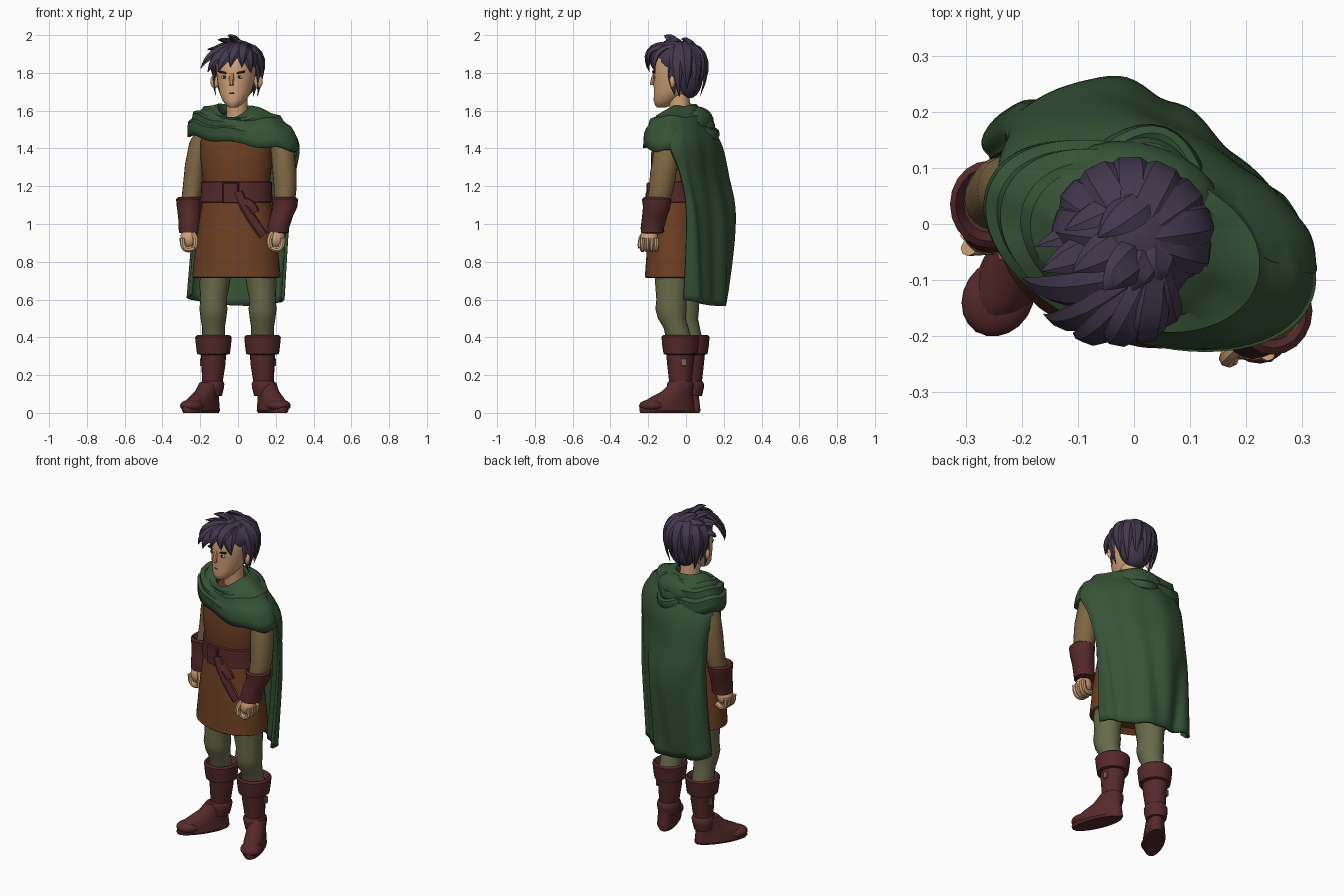
import bpy, bmesh, math
from math import sin, cos, pi, radians, exp
from mathutils import Vector as V, Matrix

if "Cube" in bpy.data.objects:
    bpy.data.objects.remove(bpy.data.objects["Cube"])

def material(name, r, g, b):
    m = bpy.data.materials.new(name)
    m.diffuse_color = (r, g, b, 1)
    m.use_nodes = True
    m.node_tree.nodes["Principled BSDF"].inputs["Base Color"].default_value = m.diffuse_color
    return m

HAIR = material("purple hair", .055, .039, .074)
SKIN = material("skin", .64, .36, .19)
GREEN = material("green cloth", .037, .085, .037)
BROWN = material("brown tunic", .155, .050, .016)
LEATHER = material("maroon leather", .094, .022, .024)
SLEEVE = material("tan sleeve", .21, .132, .056)
HOSE = material("olive hose", .138, .144, .067)
DARK = material("dark detail", .035, .016, .014)
WHITE = material("eye white", .62, .55, .45)

def finish(name, bm, mat, turn=0, at=(0, 0, 0)):
    """Mesh object; turned about z and moved."""
    bmesh.ops.recalc_face_normals(bm, faces=bm.faces)
    bm.transform(Matrix.Translation(at) @ Matrix.Rotation(radians(turn), 4, 'Z'))
    me = bpy.data.meshes.new(name)
    bm.to_mesh(me)
    bm.free()
    me.materials.append(mat)
    ob = bpy.data.objects.new(name, me)
    bpy.context.collection.objects.link(ob)
    return ob

def skin_rings(bm, rings, closed=True, caps=True):
    rows = [[bm.verts.new(p) for p in r] for r in rings]
    n = len(rows[0])
    for a, b in zip(rows, rows[1:]):
        for i in range(n if closed else n - 1):
            j = (i + 1) % n
            bm.faces.new((a[i], a[j], b[j], b[i]))
    if caps:
        bm.faces.new(rows[0])
        bm.faces.new(rows[-1])

def loft(name, rings, mat, n=20, turn=0, at=(0, 0, 0)):
    """Stack of horizontal ellipses (x, y, z, rx, ry)."""
    bm = bmesh.new()
    skin_rings(bm, [[(x + rx * cos(2 * pi * i / n), y + ry * sin(2 * pi * i / n), z)
                     for i in range(n)] for x, y, z, rx, ry in rings])
    return finish(name, bm, mat, turn, at)

def add_tube(bm, pts, w, thick, centre, n=8, taper=True, steps=7):
    """Flattened tube on a bezier of three points, its flat side facing away from centre."""
    a, b, c = map(V, pts)
    rings = []
    for k in range(steps + 1):
        s = k / steps
        p = a * (1 - s) ** 2 + b * 2 * s * (1 - s) + c * s * s
        t = ((b - a) * (1 - s) + (c - b) * s).normalized()
        out = p - V(centre)
        out = (out - t * out.dot(t)).normalized()
        side = t.cross(out)
        f = max(.04, (1 - s ** 2.2) * (.65 + .6 * s)) if taper else 1
        rings.append([p + side * w * f * cos(2 * pi * i / n) + out * thick * f * sin(2 * pi * i / n)
                      for i in range(n)])
    skin_rings(bm, rings)

def tubes(name, paths, w, thick, centre, mat, turn=0, at=(0, 0, 0), **kw):
    bm = bmesh.new()
    for p in paths:
        add_tube(bm, p, w, thick, centre, **kw)
    return finish(name, bm, mat, turn, at)

def ball(name, c, r, mat, turn=0, at=(0, 0, 0), sub=3):
    bm = bmesh.new()
    bmesh.ops.create_icosphere(bm, subdivisions=sub, radius=1)
    bm.transform(Matrix.Translation(c) @ Matrix.Diagonal((*r, 1)))
    return finish(name, bm, mat, turn, at)

def box(name, c, size, mat, turn=0, tilt=0, at=(0, 0, 0)):
    bm = bmesh.new()
    bmesh.ops.create_cube(bm, size=1)
    bm.transform(Matrix.Translation(c) @ Matrix.Rotation(radians(tilt), 4, 'Y') @ Matrix.Diagonal((*size, 1)))
    bmesh.ops.bevel(bm, geom=bm.edges[:], offset=min(size) * .2, segments=1, affect='EDGES')
    return finish(name, bm, mat, turn, at)

# Tunic and belt
TORSO = dict(turn=-14, at=(-.008, -.045, 0))
loft("tunic", [(0, 0, .74, .2, .13), (0, 0, .713, .225, .16), (0, 0, .72, .238, .168), (0, 0, .9, .219, .156),
               (0, 0, 1.1, .187, .138), (0, 0, 1.2, .176, .126), (0, 0, 1.24, .182, .131), (0, 0, 1.33, .192, .138),
               (0, 0, 1.43, .195, .132), (0, 0, 1.5, .17, .115), (0, 0, 1.56, .08, .08)], BROWN, 32, **TORSO)
loft("belt", [(0, 0, 1.113, .18, .13), (0, 0, 1.117, .196, .146), (0, 0, 1.165, .191, .142),
              (0, 0, 1.222, .19, .14), (0, 0, 1.228, .175, .125)], LEATHER, 32, **TORSO)
box("buckle", (.005, -.145, 1.165), (.085, .025, .11), LEATHER, **TORSO)
tubes("hanging_strap", [((0, -.2, 1.17), (.03, -.215, 1.08), (.135, -.205, .94)),
                        ((.01, -.2, 1.12), (.07, -.21, 1.12), (.09, -.205, 1.06))],
      .026, .012, (0, 0, 1.05), LEATHER, taper=False)

# Legs, boots
for side, x, y, knee, foot, yaw in (("right", -.13, .025, -.01, (-.196, -.06, 0), -33),
                                    ("left", .13, -.03, -.075, (.183, -.1, 0), 23)):
    s = 1 if x > 0 else -1
    loft(side + "_leg", [(x * .85, knee, .85, .085, .09), (x * .95, knee, .68, .08, .088), (x, knee - .002, .6, .07, .08),
                         (x, knee - .004, .55, .074, .083), (x, knee, .5, .068, .074), (x, (knee + y) / 2, .45, .06, .066),
                         (x, y, .36, .06, .068)], HOSE)
    loft(side + "_boot_cuff", [(x, y, .38, .06, .07), (x, y, .412, .085, .09), (x, y, .402, .097, .1),
                               (x, y, .35, .092, .095), (x, y, .312, .087, .089), (x, y, .306, .06, .07)], LEATHER)
    loft(side + "_boot", [(x, y, .33, .068, .077), (x, y, .26, .064, .07), (x + s * .005, y, .17, .055, .06),
                          (x + s * .006, y, .155, .064, .07), (x + s * .008, y, .135, .064, .07),
                          (x + s * .01, y, .09, .055, .06)], LEATHER)
    loft(side + "_shoe", [(0, 0, 0, .054, .152), (0, 0, .012, .062, .158), (0, 0, .03, .06, .156), (0, .006, .055, .058, .147),
                          (0, .03, .085, .054, .118), (0, .06, .115, .051, .085), (0, .08, .16, .049, .06)],
         LEATHER, 24, yaw, foot)
    ball(side + "_toe_cap", (0, -.085, .038), (.062, .072, .034), LEATHER, yaw, foot)
    box(side + "_boot_clasp", (x + s * .066, y + .02, .268), (.012, .03, .04), SLEEVE)

# Arms, cuffs and hands
loft("right_sleeve", [(-.17, .05, 1.5, .05, .05), (-.2, .055, 1.43, .058, .065), (-.225, .06, 1.32, .055, .062),
                      (-.238, .06, 1.2, .054, .06), (-.255, .045, 1.1, .048, .055), (-.26, .03, 1, .04, .045)], SLEEVE)
loft("left_sleeve", [(.21, -.09, 1.48, .05, .05), (.235, -.1, 1.4, .062, .068), (.247, -.12, 1.27, .064, .07),
                     (.25, -.13, 1.19, .06, .066), (.245, -.15, 1.1, .055, .06), (.22, -.17, 1, .04, .045)], SLEEVE)
for side, top, low, hand in (("right", (-.258, .035), (-.256, .01), (-.26, -.008)),
                             ("left", (.248, -.155), (.213, -.178), (.203, -.195))):
    mid = [(a + b) / 2 for a, b in zip(top, low)]
    loft(side + "_cuff", [(*top, 1.11, .045, .05), (*top, 1.142, .06, .066), (*top, 1.132, .07, .078),
                          (*top, 1.09, .066, .073), (*mid, 1.04, .06, .066), (*low, .98, .058, .062),
                          (*low, .955, .057, .06), (*low, .95, .04, .045)], LEATHER)
    hx, hy = hand
    s = 1 if hx > 0 else -1
    ball(side + "_palm", (hx, hy, .925), (.046, .047, .056), SKIN)
    tubes(side + "_fingers", [((hx + s * .034, hy - .034 + .024 * k, .925), (hx + s * .034, hy - .036 + .025 * k, .835),
                               (hx - s * .034, hy - .032 + .022 * k, .88)) for k in range(4)],
          .014, .016, (hx, hy, .95), SKIN, taper=False)
    tubes(side + "_thumb", [((hx - s * .02, hy - .025, .95), (hx - s * .048, hy - .05, .92), (hx - s * .03, hy - .045, .875))],
          .015, .015, (hx, hy, .92), SKIN, taper=False)

# Mantle around the shoulders: ring folds, lower on the front and on the left
N = 72
prof = [(.075, .07, 1.585), (.095, .09, 1.625), (.125, .105, 1.618), (.15, .118, 1.605), (.185, .13, 1.6), (.215, .14, 1.58),
        (.245, .152, 1.562), (.268, .16, 1.535), (.285, .166, 1.51), (.297, .17, 1.475), (.3, .172, 1.43)]
rings = []
for k, (rx, ry, z) in enumerate(prof):
    t = k / (len(prof) - 1)
    ring = []
    for i in range(N):
        a = 2 * pi * i / N
        front = max(0, -sin(a)) ** 1.5
        fold = .007 * sin(k * 2.6 + 1.2 * cos(a)) * sin(pi * t)
        drop = front * .075 * (1 - t) + t * (.04 * cos(a) + .025 * max(0, sin(a))) - .008 * t * sin(7 * a)
        ry2 = ry - .02 * t * max(0, sin(a))
        ring.append(((rx + fold) * cos(a) + .035 * t - .01 * (1 - t), (ry2 + fold) * sin(a) - .018 * (1 - t), z + fold - drop))
    rings.append(ring)
bm = bmesh.new()
skin_rings(bm, rings, caps=False)
mantle = finish("cape_mantle", bm, GREEN, -19, (-.004, -.02, 0))

# Back drape: plan curves at five heights, starting inside the mantle
plans = [(1.56, [(-.19, .05), (-.15, .08), (-.05, .09), (.07, .07), (.15, .03), (.2, -.02), (.22, -.06)]),
         (1.43, [(-.24, .08), (-.2, .14), (-.06, .175), (.08, .15), (.2, .075), (.295, -.01), (.315, -.09)]),
         (1.25, [(-.225, .115), (-.198, .185), (-.07, .218), (.08, .175), (.195, .09), (.28, .02), (.295, -.03)]),
         (1.03, [(-.225, .125), (-.21, .205), (-.05, .252), (.07, .215), (.16, .125), (.25, .06), (.265, .0)]),
         (.6, [(-.25, .115), (-.25, .175), (-.12, .215), (.02, .205), (.12, .135), (.2, .08), (.24, -.01)])]

def spline(p, u):
    """Catmull-Rom through points, u from 0 to 1."""
    x = u * (len(p) - 1)
    i = min(int(x), len(p) - 2)
    f = x - i
    q = [V(p[max(0, min(len(p) - 1, i + d))]) for d in (-1, 0, 1, 2)]
    return .5 * (2 * q[1] + (q[2] - q[0]) * f + (2 * q[0] - 5 * q[1] + 4 * q[2] - q[3]) * f * f
                 + (3 * q[1] - q[0] - 3 * q[2] + q[3]) * f ** 3)

rows = []
for r in range(33):
    t = r / 32
    row = []
    for c in range(57):
        u = c / 56
        p = spline([(*spline(pl, u), z) for z, pl in plans], t)
        wave = t * (.008 * sin(u * 19 + t * 3) + .005 * sin(u * 37))
        if t > .5:  # diagonal crease
            wave -= .035 * (t - .5) * 2 * exp(-((u - .1 - .5 * (t - .5)) / .05) ** 2)
        hem = t ** 3 * (.04 * sin(pi * u) - .03 * (1 - u) * (1 - u))
        row.append((p.x + wave * .4, p.y + wave, p.z - hem))
    rows.append(row)
bm = bmesh.new()
skin_rings(bm, rows, closed=False, caps=False)
drape = finish("cape_back", bm, GREEN)
for ob, th in ((mantle, .014), (drape, .016)):
    m = ob.modifiers.new("thickness", 'SOLIDIFY')
    m.thickness = th
    m.offset = 0

# Hood lying on the back, and scarf folds across the chest
ROBE = dict(turn=-17, at=(0, 0, 0))
ball("hood", (.0, .07, 1.535), (.135, .075, .085), GREEN, **ROBE)
tubes("hood_folds", [((-.13 - .012 * k, -.02, 1.575 - .01 * k), (0, .25 + .05 * k, 1.56 - .085 * k),
                      (.13 + .015 * k, -.03, 1.575 - .01 * k)) for k in range(3)],
      .03, .02, (0, 0, 1.5), GREEN, taper=False, steps=18, **ROBE)
tubes("scarf_folds", [((-.13 - .025 * k, .0, 1.56 - .025 * k), (-.05 + .02 * k, -.3 - .01 * k, 1.5 - .03 * k),
                       (.15 + .03 * k, -.06, 1.56 - .03 * k)) for k in range(3)],
      .026, .017, (0, 0, 1.5), GREEN, taper=False, steps=18)

# Head and face (local frame, turned slightly to its right)
HEAD = dict(turn=-12, at=(-.01, -.055, 0))
loft("neck", [(0, .03, 1.5, .065, .06), (0, .025, 1.6, .055, .055), (0, .01, 1.72, .06, .06)], SKIN, **HEAD)
loft("head", [(0, -.075, 1.618, .022, .025), (0, -.068, 1.628, .038, .043), (0, -.05, 1.655, .062, .068), (0, -.025, 1.69, .081, .09),
              (0, -.012, 1.73, .092, .105), (0, -.005, 1.77, .1, .111), (0, 0, 1.81, .105, .118),
              (0, .005, 1.87, .107, .115), (0, .005, 1.92, .09, .09), (0, .005, 1.95, .04, .04)], SKIN, 28, **HEAD)
tubes("nose", [((0, -.108, 1.795), (0, -.122, 1.765), (0, -.125, 1.735))], .013, .014, (0, 0, 1.74), SKIN,
      taper=False, **HEAD)
ball("mouth", (0, -.108, 1.692), (.022, .008, .006), DARK, **HEAD)
for s in (-1, 1):
    side = "left" if s > 0 else "right"
    ball(side + "_eye", (s * .042, -.102, 1.778), (.018, .008, .008), WHITE, **HEAD)
    ball(side + "_pupil", (s * .04, -.108, 1.778), (.008, .005, .008), DARK, **HEAD)
    box(side + "_brow", (s * .045, -.106, 1.802), (.052, .014, .01), DARK, tilt=-s * 12, **HEAD)
    ball(side + "_ear", (s * .118, .01, 1.755), (.024, .016, .036), SKIN, **HEAD)

# Hair: skull cap, nape and tapered locks
ball("hair_cap", (0, .03, 1.865), (.122, .134, .105), HAIR, **HEAD)
ball("hair_nape", (0, .075, 1.785), (.104, .07, .12), HAIR, **HEAD)
C = (0, .02, 1.85)
tubes("hair_fringe", [((.05, -.02, 1.945), (x * .7 + .02, y - .035, z + .12), (x, y, z)) for x, y, z in
                      ((-.175, -.08, 1.825), (-.125, -.135, 1.805), (-.065, -.155, 1.805),
                       (.0, -.148, 1.83), (.06, -.13, 1.83), (.1, -.09, 1.8))], .05, .022, C, HAIR, n=6, **HEAD)
tubes("hair_top", [((x * .2 + .03, y + .09, 1.915), (x * .7 + .02, y + .05, z + .01), (x, y, z)) for x, y, z in
                   ((-.03, -.07, 1.995), (-.09, -.05, 1.975), (-.145, -.06, 1.925), (-.165, -.02, 1.88), (.02, -.06, 1.965),
                    (.06, -.04, 1.95), (-.06, .02, 1.975), (-.12, .02, 1.94))], .048, .022, C, HAIR, n=6, **HEAD)
tubes("hair_back", [((0, .04, 1.95), (.19 * cos(a), .04 + .185 * sin(a), 1.94),
                     (.105 * cos(a), .05 + .08 * sin(a), 1.675 + .04 * (k % 2)))
                    for k in range(8) for a in [pi * (k - .2) / 6.6]], .055, .024, C, HAIR, n=6, **HEAD)
tubes("sideburns", [((s * .1, .01, 1.87), (s * .134, .0, 1.79), (s * .114, .02, 1.68))
                    for s in (-1, 1)], .032, .014, C, HAIR, n=6, **HEAD)

# Smooth shading with sharp edges kept
bpy.ops.object.select_all(action='SELECT')
bpy.context.view_layer.objects.active = mantle
bpy.ops.object.shade_smooth_by_angle(angle=radians(35))
